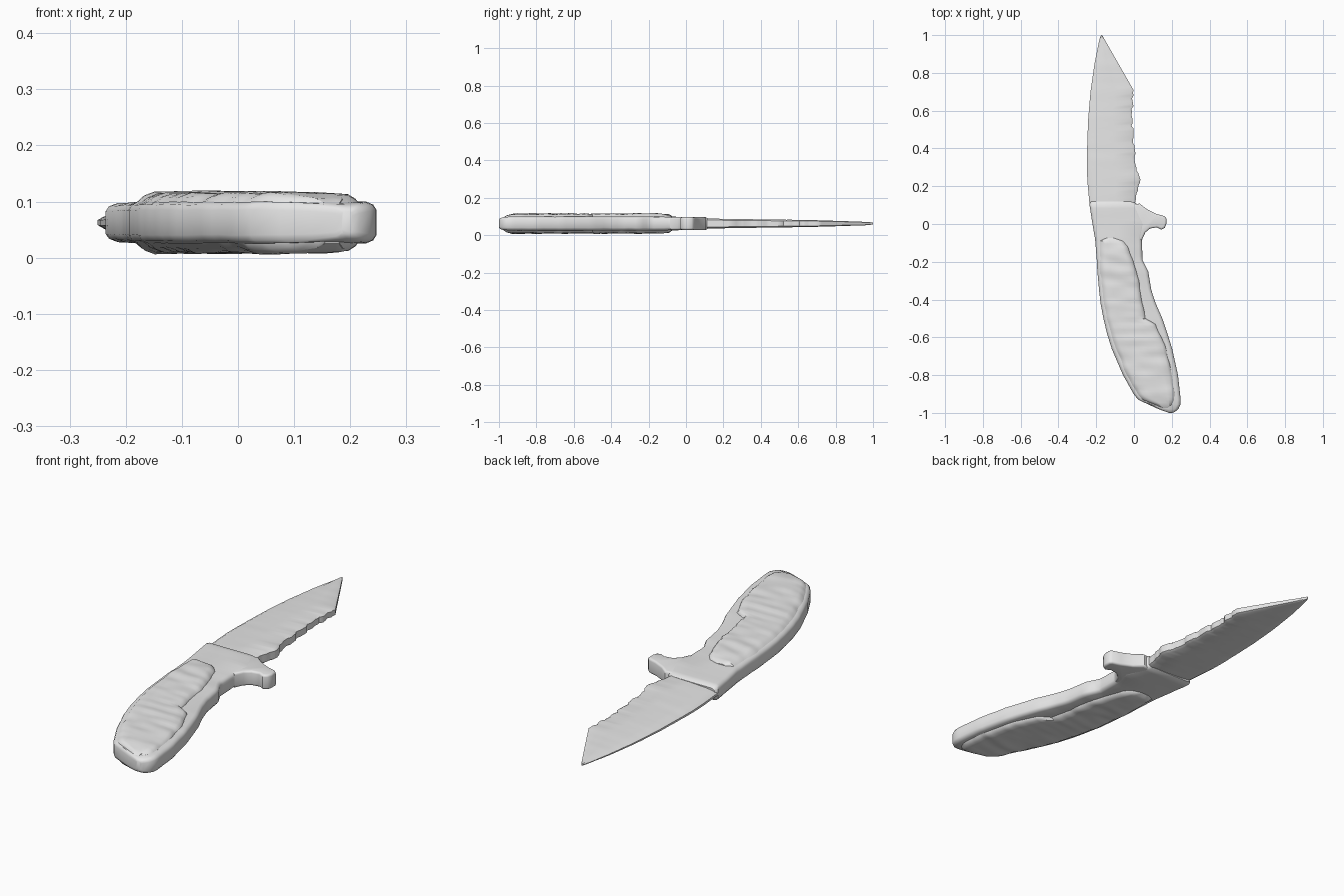
import bpy, bmesh, math, random
from mathutils import Vector, noise

random.seed(4)
ZC = 0.0625  # mid plane of the knife

grey = bpy.data.materials.new("plain_grey")
grey.diffuse_color = (0.8, 0.8, 0.8, 1)


def finish(name, bm, angle):
    bmesh.ops.recalc_face_normals(bm, faces=bm.faces)
    mesh = bpy.data.meshes.new(name)
    bm.to_mesh(mesh)
    bm.free()
    mesh.materials.append(grey)
    ob = bpy.data.objects.new(name, mesh)
    bpy.context.collection.objects.link(ob)
    bpy.ops.object.select_all(action='DESELECT')
    bpy.context.view_layer.objects.active = ob
    ob.select_set(True)
    bpy.ops.object.shade_smooth_by_angle(angle=math.radians(angle))
    return ob


def resample(stations, step):
    out = []
    for a, b in zip(stations, stations[1:]):
        n = max(1, round(abs(b[0] - a[0]) / step))
        out += [tuple(p + (q - p) * i / n for p, q in zip(a, b)) for i in range(n)]
    return out + [stations[-1]]


def loft(name, stations, profile, step, rough=0, serrate=0, angle=40):
    """Stations are (y, left x, right x, half thickness);
    profile points are (fraction across, offset, thickness factor)."""
    bm = bmesh.new()
    rings = []
    for y, xl, xr, h in resample(stations, step):
        w = xr - xl
        k = min(1, w / 0.1)
        if 0.13 < y < 0.7:
            xr += random.uniform(-serrate, serrate)
            w = xr - xl
        ring = []
        for side in (1, -1):
            for u, d, t in (profile if side > 0 else profile[::-1]):
                x = xl + u * w + d * k
                bump = rough * noise.noise(Vector((x * 9, y * 22, side * 5)))
                z = side * min(h * t + bump, ZC)
                ring.append(bm.verts.new((x, y, ZC + z)))
        rings.append(ring)
    n = len(rings[0])
    for a, b in zip(rings, rings[1:]):
        for i in range(n):
            j = (i + 1) % n
            bm.faces.new((a[i], a[j], b[j], b[i]))
    bm.faces.new(rings[0])
    bm.faces.new(rings[-1])
    return finish(name, bm, angle)


# Blade: wedge section, angled tip and worn, toothed spine
loft("blade", [
    (0.08, -0.233, 0.0, 0.026), (0.13, -0.238, 0.01, 0.026),
    (0.22, -0.246, 0.033, 0.025), (0.30, -0.25, 0.012, 0.024),
    (0.40, -0.248, 0.0, 0.022), (0.55, -0.243, -0.01, 0.02),
    (0.68, -0.232, -0.008, 0.018), (0.71, -0.229, -0.003, 0.017),
    (0.85, -0.209, -0.083, 0.013), (0.96, -0.187, -0.146, 0.009),
    (0.99, -0.179, -0.163, 0.007), (1.0, -0.173, -0.169, 0.006)],
    [(0, 0, 0.2), (0, 0.015, 0.55), (0.2, 0, 0.75), (0.55, 0, 0.92),
     (1, -0.012, 1), (1, 0, 0.7)], 0.015, rough=0.001, serrate=0.006)

# Handle frame: rounded slab running from the bolster to the butt
loft("handle_frame", [
    (0.118, -0.228, 0.0, 0.026), (0.105, -0.236, 0.015, 0.034),
    (0.0, -0.22, 0.06, 0.035), (-0.08, -0.206, 0.042, 0.036),
    (-0.19, -0.197, 0.045, 0.037), (-0.25, -0.194, 0.075, 0.037),
    (-0.35, -0.185, 0.092, 0.037), (-0.42, -0.177, 0.115, 0.037),
    (-0.50, -0.162, 0.15, 0.037), (-0.58, -0.143, 0.177, 0.037),
    (-0.66, -0.118, 0.202, 0.037), (-0.80, -0.058, 0.233, 0.037),
    (-0.90, -0.002, 0.244, 0.037), (-0.93, 0.022, 0.247, 0.037),
    (-0.955, 0.075, 0.246, 0.036), (-0.98, 0.13, 0.235, 0.034),
    (-0.995, 0.172, 0.216, 0.028), (-1.0, 0.185, 0.203, 0.02)],
    [(0, 0, 0.6), (0, 0.006, 0.86), (0, 0.018, 1), (0.5, 0, 1),
     (1, -0.018, 1), (1, -0.006, 0.86), (1, 0, 0.6)], 0.02, rough=0.0015)

# Grip scales: raised worn panels on both faces
loft("grip_scales", [
    (-0.075, -0.16, -0.09, 0.038), (-0.09, -0.186, -0.05, 0.047),
    (-0.12, -0.187, -0.03, 0.052), (-0.20, -0.184, 0.0, 0.053),
    (-0.30, -0.178, 0.03, 0.053), (-0.40, -0.166, 0.042, 0.053),
    (-0.50, -0.147, 0.065, 0.053), (-0.53, -0.14, 0.115, 0.053),
    (-0.64, -0.107, 0.167, 0.053), (-0.80, -0.043, 0.205, 0.053),
    (-0.90, 0.014, 0.217, 0.053), (-0.93, 0.043, 0.217, 0.052),
    (-0.96, 0.11, 0.205, 0.046), (-0.975, 0.14, 0.19, 0.037)],
    [(0, 0, 0.62), (0, 0.014, 0.85), (0, 0.032, 0.98), (0.3, 0, 1), (0.42, 0, 1),
     (0.55, 0, 1), (0.68, 0, 1), (0.8, 0, 1), (1, -0.02, 0.95), (1, -0.008, 0.8),
     (1, 0, 0.62)], 0.015, rough=0.006)

# Finger guard: hooked spur beside the bolster
outline = [(-0.02, 0.10), (0.03, 0.108), (0.07, 0.077), (0.12, 0.053),
           (0.16, 0.042), (0.171, 0.03), (0.171, 0.0), (0.163, -0.02),
           (0.145, -0.03), (0.12, -0.018), (0.085, -0.024), (0.06, -0.045),
           (0.042, -0.085), (-0.02, -0.085)]
bm = bmesh.new()
face = bm.faces.new([bm.verts.new((x, y, ZC - 0.034)) for x, y in outline])
top = bmesh.ops.extrude_face_region(bm, geom=[face])["geom"]
bmesh.ops.translate(bm, vec=(0, 0, 0.068),
                    verts=[g for g in top if isinstance(g, bmesh.types.BMVert)])
rim = [e for e in bm.edges if abs(e.verts[0].co.z - e.verts[1].co.z) < 1e-5]
bmesh.ops.bevel(bm, geom=rim, offset=0.01, segments=3, profile=0.5, affect='EDGES')
finish("finger_guard", bm, 45)
